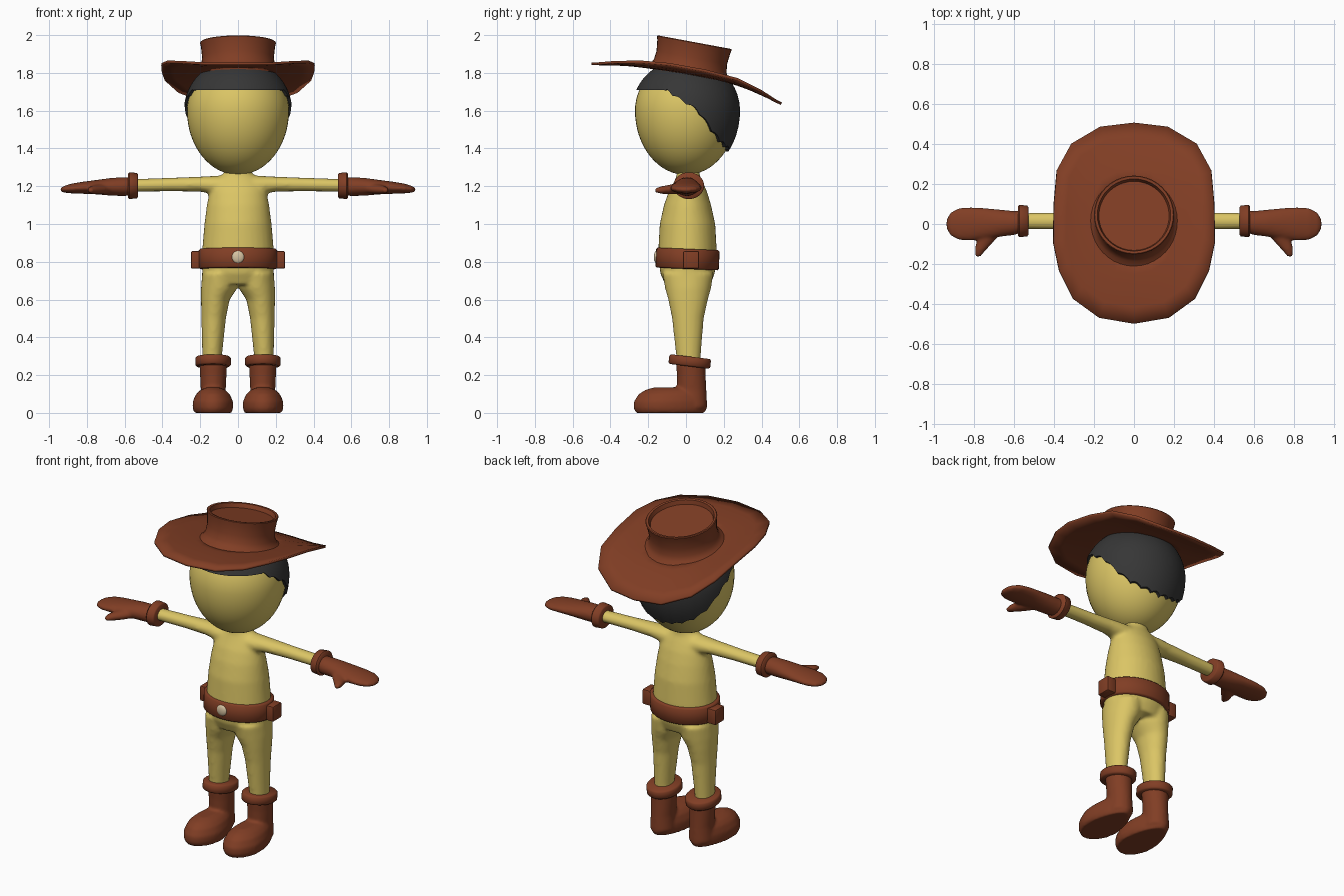
import bpy, bmesh, math
from mathutils import Matrix, Vector

if "Cube" in bpy.data.objects:
    bpy.data.objects.remove(bpy.data.objects["Cube"])


def material(name, rgb):
    m = bpy.data.materials.new(name)
    m.diffuse_color = (*rgb, 1)
    m.use_nodes = True
    m.node_tree.nodes["Principled BSDF"].inputs["Base Color"].default_value = m.diffuse_color
    return m


YELLOW = material("yellow_skin", (0.71, 0.56, 0.13))
BROWN = material("brown_leather", (0.22, 0.048, 0.018))
BLACK = material("dark_hair", (0.037, 0.037, 0.037))
CREAM = material("cream_metal", (0.68, 0.55, 0.36))


def lerp(table, t):
    """Piecewise linear lookup in a list of (t, value)."""
    if t <= table[0][0]:
        return table[0][1]
    for (a, va), (b, vb) in zip(table, table[1:]):
        if t <= b:
            return va + (vb - va) * (t - a) / (b - a)
    return table[-1][1]


def loft(bm, axis, sections, n=32, side=1):
    """Closed tube through ellipses (t, u, v, ru, rv) along an axis."""
    rings = []
    for t, u, v, ru, rv in sections:
        ring = []
        for i in range(n):
            a = 2 * math.pi * i / n
            p, q = u + ru * math.cos(a), v + rv * math.sin(a)
            co = {"x": (t, p, q), "y": (p, t, q), "z": (p, q, t)}[axis]
            ring.append(bm.verts.new((co[0] * side, co[1], co[2])))
        rings.append(ring)
    bridge(bm, rings)
    bm.faces.new(rings[0])
    bm.faces.new(rings[-1])
    return [v for r in rings for v in r]


def bridge(bm, rings):
    for a, b in zip(rings, rings[1:]):
        n = len(a)
        for i in range(n):
            j = (i + 1) % n
            bm.faces.new((a[i], a[j], b[j], b[i]))


def finish(bm, name, mat, angle=40, voxel=0, smooth=5, mirror=False):
    bmesh.ops.recalc_face_normals(bm, faces=bm.faces)
    me = bpy.data.meshes.new(name)
    bm.to_mesh(me)
    bm.free()
    ob = bpy.data.objects.new(name, me)
    bpy.context.collection.objects.link(ob)
    me.materials.append(mat)
    bpy.ops.object.select_all(action="DESELECT")
    ob.select_set(True)
    bpy.context.view_layer.objects.active = ob
    bpy.ops.object.shade_smooth_by_angle(angle=math.radians(angle))
    if voxel:
        r = ob.modifiers.new("merge", "REMESH")
        r.mode, r.voxel_size, r.use_smooth_shade = "VOXEL", voxel, True
        s = ob.modifiers.new("soften", "SMOOTH")
        s.factor, s.iterations = 0.5, smooth
    if mirror:
        ob.modifiers.new("mirror", "MIRROR")
    return ob


# Body: torso, arms and legs merged into one soft form
bm = bmesh.new()
loft(bm, "z", [(0.68, 0, 0.01, 0.185, 0.12), (0.74, 0, 0.008, 0.19, 0.145),
               (0.86, 0, 0.008, 0.19, 0.155), (1.0, 0, 0.008, 0.178, 0.147),
               (1.1, 0, 0.008, 0.165, 0.125), (1.17, 0, 0.01, 0.152, 0.102),
               (1.215, 0, 0.012, 0.135, 0.08), (1.25, 0, 0.012, 0.1, 0.063),
               (1.27, 0, 0.012, 0.072, 0.06), (1.34, 0, 0.012, 0.06, 0.06)])
for s in (1, -1):
    loft(bm, "x", [(0.05, 0.012, 1.2, 0.07, 0.058), (0.14, 0.014, 1.207, 0.06, 0.047),
                   (0.2, 0.015, 1.211, 0.052, 0.04), (0.35, 0.015, 1.209, 0.043, 0.036),
                   (0.57, 0.015, 1.204, 0.04, 0.034)], side=s)
    loft(bm, "z", [(0.2, 0.137, 0.015, 0.05, 0.06), (0.3, 0.137, 0.013, 0.052, 0.065),
                   (0.5, 0.129, 0.01, 0.065, 0.084), (0.6, 0.12, 0.011, 0.076, 0.105),
                   (0.66, 0.1, 0.011, 0.096, 0.122), (0.74, 0.095, 0.01, 0.095, 0.135)], side=s)
finish(bm, "body", YELLOW, voxel=0.011, smooth=6)


# Head: egg-shaped
def head_radius(z):
    h = (z - 1.6) / (0.27 if z > 1.6 else 0.34)
    return 0.27 * math.sqrt(max(0.0, 1 - h * h))


bm = bmesh.new()
bmesh.ops.create_uvsphere(bm, u_segments=48, v_segments=32, radius=1)
for v in bm.verts:
    v.co = (v.co.x * 0.27, v.co.y * 0.27, 1.6 + v.co.z * (0.27 if v.co.z > 0 else 0.34))
finish(bm, "head", YELLOW, 60)

# Hair: shell whose hem drops toward the back, with a scalloped edge
hem = [(0, 1.71), (64, 1.71), (101, 1.6), (121, 1.485), (136, 1.43), (155, 1.4), (180, 1.385)]
N, ROWS = 144, 14
bm = bmesh.new()
rings = [[] for _ in range(ROWS + 2)]
for i in range(N):
    deg = 360 * i / N
    back = min(deg, 360 - deg)
    low = lerp(hem, back)
    if back > 66:
        low += 0.014 * abs(math.sin(math.radians(back * 12)))
    for k in range(ROWS + 2):
        # even steps in polar angle from crown to hem, then tuck under
        bottom = (low - 1.6) / (0.27 if low > 1.6 else 0.34)
        end = math.acos(bottom)
        phi = 0.25 + (end - 0.25) * min(k, ROWS) / ROWS
        c = math.cos(phi)
        z = 1.6 + c * (0.27 if c > 0 else 0.34)
        r = head_radius(z) + (0.016 if k <= ROWS else -0.02)
        a = math.radians(deg)
        rings[k].append(bm.verts.new((r * math.sin(a), -r * math.cos(a), z)))
bridge(bm, rings)
bm.faces.new(rings[0])
finish(bm, "hair", BLACK, 50)

# Hat brim: 18-sided outline, swept down at the back, sides slightly raised
half = [(0, -0.5), (0.175, -0.47), (0.305, -0.375), (0.375, -0.235), (0.405, -0.09),
        (0.402, 0.1), (0.387, 0.27), (0.315, 0.4), (0.17, 0.485), (0, 0.505)]
outline = half + [(-x, y) for x, y in half[-2:0:-1]]
sweep = [(-0.51, 1.848), (-0.33, 1.846), (-0.19, 1.83), (0, 1.8),
         (0.22, 1.758), (0.38, 1.7), (0.5, 1.637)]
bm = bmesh.new()
rings = []
for s in (0.36, 0.52, 0.68, 0.84, 1.0):
    ring = []
    for x, y in outline:
        px, py = x * s, 0.02 + (y - 0.02) * s
        ring.append(bm.verts.new((px, py, lerp(sweep, py) + 0.03 * (px / 0.4) ** 4)))
    rings.append(ring)
bridge(bm, rings)
brim = finish(bm, "hat_brim", BROWN, 50)
sol = brim.modifiers.new("thickness", "SOLIDIFY")
sol.thickness, sol.offset = 0.014, 0

# Hat crown: tilted drum with a recessed top
bm = bmesh.new()
verts = loft(bm, "z", [(z, 0, 0, r, r) for z, r in
                       [(-0.02, 0.235), (0.0, 0.208), (0.025, 0.195), (0.07, 0.19), (0.125, 0.196),
                        (0.148, 0.201), (0.152, 0.197), (0.15, 0.184), (0.125, 0.176)]], n=40)
tilt = Matrix.Translation((0, 0.018, 1.813)) @ Matrix.Rotation(math.radians(-10.5), 4, "X")
bmesh.ops.transform(bm, matrix=tilt, verts=verts)
finish(bm, "hat_crown", BROWN, 45)


# Belt band, side pouches and buckle
def band(name, center, rx, ry, half_h, tilt, mirror=False):
    bm = bmesh.new()
    e = 0.008
    vs = loft(bm, "z", [(z, 0, 0, rx - d, ry - d) for z, d in
                        [(-half_h, e), (-half_h + e, 0), (half_h - e, 0), (half_h, e)]], n=40)
    m = Matrix.Translation(center) @ Matrix.Rotation(math.radians(tilt), 4, "X")
    bmesh.ops.transform(bm, matrix=m, verts=vs)
    finish(bm, name, BROWN, 50, mirror=mirror)


band("belt", (0, 0.008, 0.815), 0.208, 0.168, 0.053, -2.5)

bm = bmesh.new()
bmesh.ops.create_cube(bm, size=1, matrix=Matrix.Translation((0.218, 0.027, 0.81))
                      @ Matrix.Diagonal((0.062, 0.085, 0.092, 1)))
bmesh.ops.bevel(bm, geom=bm.edges[:], offset=0.007, segments=2, affect="EDGES", profile=0.5)
finish(bm, "belt_pouches", BROWN, mirror=True)

bm = bmesh.new()
bmesh.ops.create_uvsphere(bm, u_segments=24, v_segments=12, radius=1,
                          matrix=Matrix.Translation((0, -0.157, 0.825))
                          @ Matrix.Diagonal((0.033, 0.013, 0.033, 1)))
finish(bm, "buckle", CREAM, 60)

# Gloves: mitten with thumb, plus cuff
bm = bmesh.new()
loft(bm, "x", [(0.55, 0.013, 1.2, 0.052, 0.046), (0.6, 0.005, 1.198, 0.06, 0.05),
               (0.67, 0.004, 1.197, 0.068, 0.047), (0.75, 0.002, 1.195, 0.078, 0.038),
               (0.82, 0, 1.192, 0.084, 0.032), (0.88, 0, 1.188, 0.08, 0.026),
               (0.92, 0, 1.184, 0.058, 0.018), (0.94, 0, 1.181, 0.025, 0.008)])
loft(bm, "y", [(-0.01, 0.695, 1.19, 0.06, 0.03), (-0.08, 0.742, 1.183, 0.046, 0.026),
               (-0.13, 0.77, 1.18, 0.029, 0.02), (-0.164, 0.782, 1.178, 0.012, 0.01)])
finish(bm, "gloves", BROWN, voxel=0.008, smooth=5, mirror=True)

bm = bmesh.new()
loft(bm, "x", [(0.53, 0.015, 1.203, 0.07, 0.06), (0.535, 0.015, 1.203, 0.077, 0.067),
               (0.575, 0.015, 1.203, 0.081, 0.071), (0.582, 0.015, 1.203, 0.074, 0.064)])
finish(bm, "glove_cuffs", BROWN, 50, mirror=True)

# Boots: egg-shaped foot merged with the shaft, plus cuff
bm = bmesh.new()
foot = loft(bm, "z", [(0.0, 0.133, -0.083, 0.105, 0.182), (0.025, 0.133, -0.083, 0.114, 0.195),
                      (0.06, 0.133, -0.082, 0.114, 0.194), (0.1, 0.133, -0.073, 0.096, 0.177),
                      (0.122, 0.133, -0.065, 0.072, 0.15), (0.135, 0.133, -0.06, 0.04, 0.11)], n=40)
for v in foot:
    v.co.x = 0.133 + (v.co.x - 0.133) * lerp([(-0.16, 1.0), (0.1, 0.72)], v.co.y)
loft(bm, "z", [(0.03, 0.131, 0.032, 0.072, 0.08), (0.12, 0.131, 0.03, 0.066, 0.078),
               (0.2, 0.131, 0.028, 0.07, 0.076), (0.27, 0.131, 0.024, 0.074, 0.078)])
finish(bm, "boots", BROWN, voxel=0.009, smooth=5, mirror=True)
band("boot_cuffs", (0.132, 0.02, 0.272), 0.094, 0.111, 0.026, -7, mirror=True)
